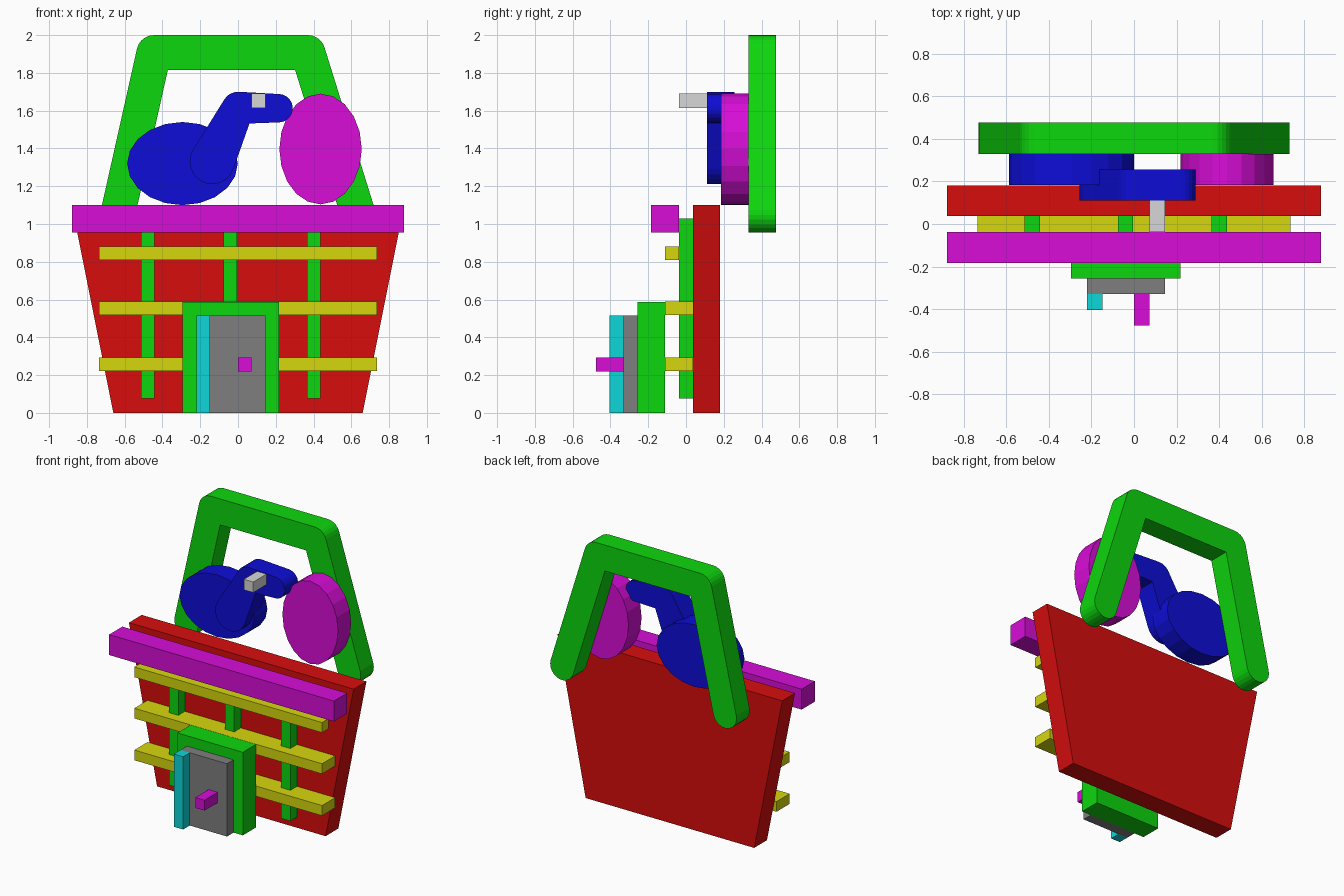
import bpy, bmesh, math
from mathutils import Vector
from mathutils.geometry import intersect_line_line_2d

if "Cube" in bpy.data.objects:
    bpy.data.objects.remove(bpy.data.objects["Cube"])

HI, LO = 0.68, 0.004


def material(name, r, g, b):
    m = bpy.data.materials.new(name)
    m.diffuse_color = (r, g, b, 1)
    m.use_nodes = True
    m.node_tree.nodes["Principled BSDF"].inputs["Base Color"].default_value = m.diffuse_color
    return m


RED = material("red", HI, LO, LO)
GREEN = material("green", LO, HI, LO)
BLUE = material("blue", LO, LO, HI)
YELLOW = material("yellow", HI, HI, LO)
MAGENTA = material("magenta", HI, LO, HI)
CYAN = material("cyan", LO, HI, HI)
GREY = material("dark grey", 0.21, 0.21, 0.21)
SILVER = material("light grey", HI, HI, HI)


def plate(name, outline, y0, y1, mat):
    """Extrude an x-z outline from y0 (front) to y1 (back)."""
    bm = bmesh.new()
    face = bm.faces.new([bm.verts.new((x, y0, z)) for x, z in outline])
    out = bmesh.ops.extrude_face_region(bm, geom=[face])
    verts = [v for v in out["geom"] if isinstance(v, bmesh.types.BMVert)]
    bmesh.ops.translate(bm, verts=verts, vec=(0, y1 - y0, 0))
    if not any(f for f in bm.faces if all(abs(v.co.y - y0) < 1e-6 for v in f.verts)):
        bm.faces.new([v for v in bm.verts if abs(v.co.y - y0) < 1e-6])
    bmesh.ops.recalc_face_normals(bm, faces=bm.faces[:])
    mesh = bpy.data.meshes.new(name)
    bm.to_mesh(mesh)
    bm.free()
    mesh.materials.append(mat)
    obj = bpy.data.objects.new(name, mesh)
    bpy.context.collection.objects.link(obj)
    return obj


def box(name, x0, x1, y0, y1, z0, z1, mat):
    return plate(name, [(x0, z0), (x1, z0), (x1, z1), (x0, z1)], y0, y1, mat)


def ellipse(cx, cz, rx, rz, n=20):
    return [(cx + rx * math.cos(math.tau * i / n), cz + rz * math.sin(math.tau * i / n))
            for i in range(n)]


def stroke(path, step=0.3):
    """Outline of a round-ended stroke through (x, z, radius) points."""
    loop = path + path[-2:0:-1]          # there and back, left side only
    n = len(loop)
    sides = []
    for i in range(n):
        (px, pz, r), (qx, qz, s) = loop[i], loop[(i + 1) % n]
        p, q = Vector((px, pz)), Vector((qx, qz))
        d = q - p
        k = (r - s) / d.length
        d.normalize()
        nrm = Vector((-d.y, d.x)) * math.sqrt(1 - k * k) + d * k
        sides.append((p + nrm * r, q + nrm * s, math.atan2(nrm.y, nrm.x)))
    pts = []
    for i in range(n):
        x, z, r = loop[i]
        a, b = sides[i - 1], sides[i]
        turn = (a[2] - b[2]) % math.tau
        if turn < 1.3 * math.pi:         # outer corner or cap
            m = max(2, math.ceil(turn / step))
            for j in range(m + 1):
                t = a[2] - turn * j / m
                pts.append((x + r * math.cos(t), z + r * math.sin(t)))
        else:                            # inner corner
            pts.append(tuple(intersect_line_intersect(a, b)))
    return pts


def intersect_line_intersect(a, b):
    """Meeting point of two side lines, treated as endless."""
    u, v = a[1] - a[0], b[1] - b[0]
    w = b[0] - a[0]
    return a[0] + u * (w.cross(v) / u.cross(v))


# Basket body and rim
plate("basket_body", [(-0.66, 0), (0.66, 0), (0.88, 1.1), (-0.88, 1.1)], 0.037, 0.18, RED)
box("basket_rim", -0.88, 0.88, -0.184, -0.037, 0.955, 1.1, MAGENTA)

# Woven slats
for i, x in enumerate((-0.478, -0.04, 0.40)):
    box(f"upright_slat_{i + 1}", x - 0.036, x + 0.036, -0.037, 0.037, 0.075, 1.028, GREEN)
for i, (z, back) in enumerate(((0.257, 0.037), (0.553, 0.037), (0.845, -0.037))):
    box(f"cross_slat_{i + 1}", -0.735, 0.735, -0.11, back, z - 0.036, z + 0.036, YELLOW)

# Door
box("door_frame", -0.295, 0.218, -0.257, -0.11, 0, 0.588, GREEN)
box("door_panel", -0.22, 0.145, -0.33, -0.257, 0, 0.515, GREY)
box("door_edge", -0.22, -0.147, -0.404, -0.33, 0, 0.515, CYAN)
box("door_knob", 0, 0.072, -0.477, -0.33, 0.22, 0.294, MAGENTA)

# Handle
r = 0.092
plate("basket_handle", stroke([(-0.638, 1.047, r), (-0.445, 1.908, r),
                               (0.37, 1.908, r), (0.638, 1.047, r)]), 0.33, 0.477, GREEN)

# Bird with bent neck, and egg
plate("bird_body", ellipse(-0.294, 1.32, 0.293, 0.22), 0.184, 0.33, BLUE)
plate("bird_neck", stroke([(-0.137, 1.33, 0.119), (0.0, 1.615, 0.085),
                           (0.215, 1.613, 0.075)]), 0.11, 0.257, BLUE)
box("bird_beak", 0.072, 0.145, -0.037, 0.11, 1.615, 1.69, SILVER)
plate("egg", ellipse(0.437, 1.397, 0.218, 0.293), 0.184, 0.33, MAGENTA)
